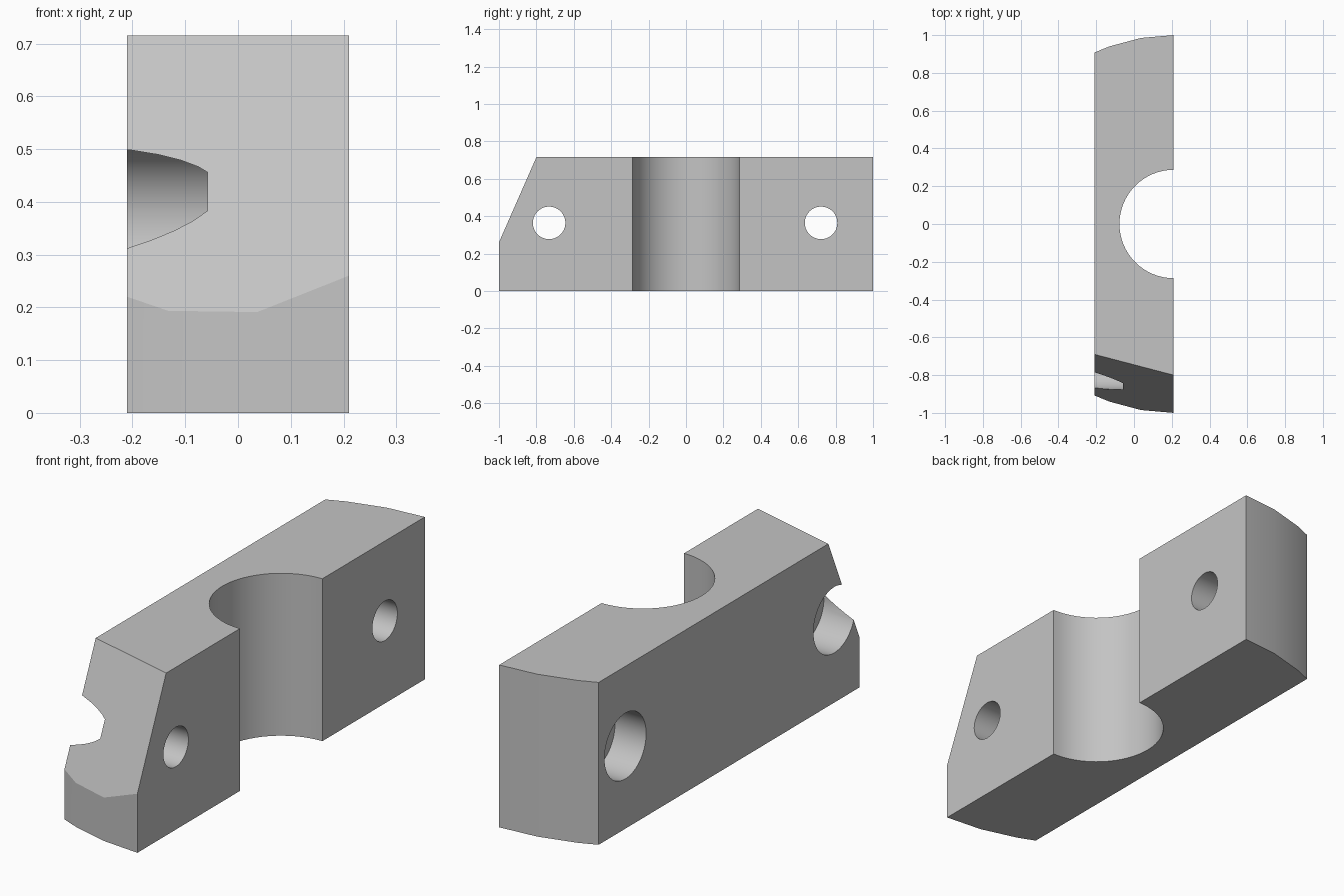
import bpy, bmesh
from math import sin, cos, pi, radians, asin
from mathutils import Vector

cube = bpy.data.objects.get("Cube")
if cube:
    bpy.data.objects.remove(cube, do_unlink=True)

HALF, HEIGHT = 0.21, 0.715
OUTER_R, BORE_R = 1.0, 0.287
HOLE_Z, HOLE_R, RECESS_R, RECESS_X = 0.364, 0.087, 0.145, -0.058

grey = bpy.data.materials.new("plain grey")
grey.use_nodes = True
colour = (0.55, 0.55, 0.55, 1)
grey.diffuse_color = colour
grey.node_tree.nodes["Principled BSDF"].inputs["Base Color"].default_value = colour


def on_circle(radius, angle):
    """Point on a circle about the bore axis; angle 0 faces -y, pi faces +y."""
    return (HALF - radius * sin(angle), -radius * cos(angle), 0)


# Footprint: rounded ends and half-round bore, all about the same axis
end = asin(2 * HALF / OUTER_R)
steps = [0, radians(10), radians(20), end]
outline = [on_circle(OUTER_R, a) for a in steps]
outline += [on_circle(OUTER_R, pi - a) for a in reversed(steps)]
outline += [on_circle(BORE_R, pi - pi * i / 32) for i in range(33)]

bm = bmesh.new()
base = bm.faces.new([bm.verts.new(p) for p in outline])
top = bmesh.ops.extrude_face_region(bm, geom=[base])["geom"]
bmesh.ops.translate(bm, vec=(0, 0, HEIGHT),
                    verts=[v for v in top if isinstance(v, bmesh.types.BMVert)])

# Slanted cut across the front upper corner
a = Vector((HALF, -0.8, HEIGHT))
b = Vector((-HALF, -0.69, HEIGHT))
c = Vector((HALF, -1.0, 0.26))
normal = (b - a).cross(c - a).normalized()
if normal.y > 0:
    normal.negate()
cut = bmesh.ops.bisect_plane(bm, geom=bm.verts[:] + bm.edges[:] + bm.faces[:],
                             plane_co=a, plane_no=normal, clear_outer=True)
rim = [e for e in bm.edges if e.is_boundary]
bmesh.ops.contextual_create(bm, geom=rim)
bmesh.ops.recalc_face_normals(bm, faces=bm.faces[:])

mesh = bpy.data.meshes.new("clamp_block")
bm.to_mesh(mesh)
bm.free()
mesh.materials.append(grey)
block = bpy.data.objects.new("clamp_block", mesh)
bpy.context.collection.objects.link(block)
bpy.context.view_layer.objects.active = block


def drill(y, radius, x0, x1):
    """Cut a round hole along x from x0 to x1."""
    bpy.ops.mesh.primitive_cylinder_add(vertices=48, radius=radius, depth=x1 - x0,
                                        location=((x0 + x1) / 2, y, HOLE_Z),
                                        rotation=(0, pi / 2, 0))
    cutter = bpy.context.object
    cutter.name = "hole_cutter"
    cutter.hide_render = True
    cutter.data.materials.append(grey)
    bpy.context.view_layer.objects.active = block
    mod = block.modifiers.new("hole", 'BOOLEAN')
    mod.operation, mod.solver, mod.object = 'DIFFERENCE', 'EXACT', cutter
    bpy.ops.object.modifier_apply(modifier=mod.name)
    bpy.data.objects.remove(cutter, do_unlink=True)


# Bolt holes with wide recesses on the -x side
for y in (-0.732, 0.722):
    drill(y, RECESS_R, -0.5, RECESS_X)
    drill(y, HOLE_R, -0.5, 0.5)

bpy.ops.object.select_all(action='DESELECT')
block.select_set(True)
bpy.context.view_layer.objects.active = block
bpy.ops.object.shade_smooth_by_angle(angle=radians(20))
